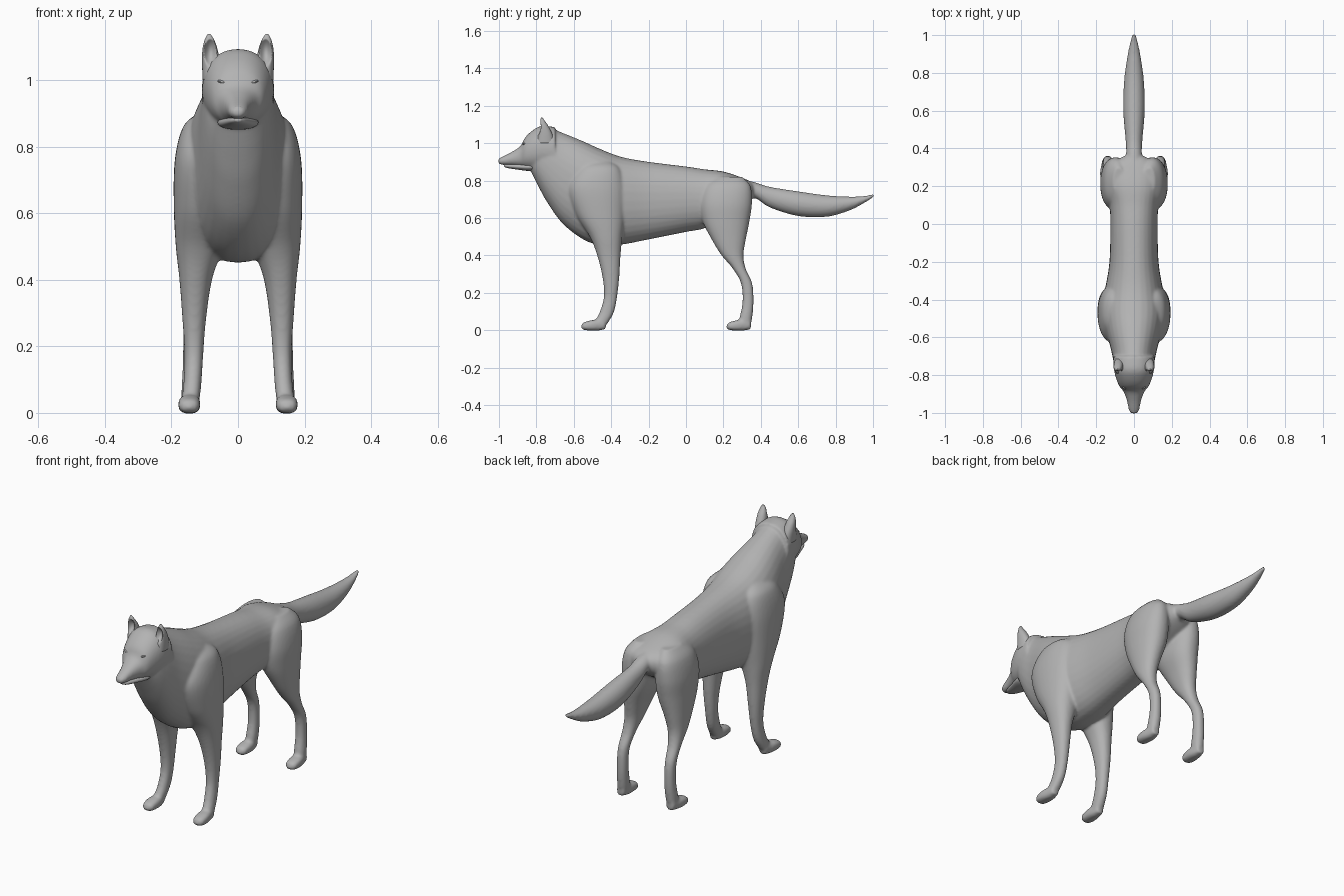
import bpy
import bmesh
from math import cos, sin, pi, copysign
from mathutils import Matrix, Vector

default_cube = bpy.data.objects.get("Cube")
if default_cube:
    bpy.data.objects.remove(default_cube, do_unlink=True)

# Single coat colour
coat = bpy.data.materials.new("coat_grey")
coat.use_nodes = True
coat_colour = (.45, .45, .45, 1)
coat.diffuse_color = coat_colour
coat.node_tree.nodes["Principled BSDF"].inputs["Base Color"].default_value = coat_colour


def curve_point(a, b, c, d, t):
    """Smooth interpolation between keys b and c."""
    return [q + t / 2 * (r - p + t * (2 * p - 5 * q + 4 * r - s + t * (3 * (q - r) + s - p)))
            for p, q, r, s in zip(a, b, c, d)]


def resample(keys, steps):
    last = len(keys) - 1
    out = []
    for i in range(last):
        neighbours = (keys[max(i - 1, 0)], keys[i], keys[i + 1], keys[min(i + 2, last)])
        out += [curve_point(*neighbours, step / steps) for step in range(steps)]
    return out + [keys[-1]]


def loft(bm, keys, axis, side=1, shift=0, power=2.2, steps=6, segments=32):
    """Skin rounded sections. Each key: position, low, high, inner x, outer x."""
    rings = []
    for pos, low, high, inner, outer in resample(keys, steps):
        ring = []
        for k in range(segments):
            angle = 2 * pi * k / segments
            u, v = (copysign(abs(f) ** (2 / power), f) for f in (cos(angle), sin(angle)))
            x = side * ((inner + outer) / 2 + u * (outer - inner) / 2)
            other = (low + high) / 2 + v * (high - low) / 2
            place = (x, pos + shift, other) if axis == "y" else (x, other + shift, pos)
            ring.append(bm.verts.new(place))
        rings.append(ring)
    for near, far in zip(rings, rings[1:]):
        for k in range(segments):
            n = (k + 1) % segments
            bm.faces.new((near[k], near[n], far[n], far[k]))
    bm.faces.new(rings[0])
    bm.faces.new(rings[-1])


def centred(keys):
    """Expand half widths into symmetric inner and outer edges."""
    return [(pos, low, high, -w, w) for pos, low, high, w in keys]


def finish(name, bm):
    bmesh.ops.recalc_face_normals(bm, faces=bm.faces[:])
    for face in bm.faces:
        face.smooth = True
    mesh = bpy.data.meshes.new(name)
    bm.to_mesh(mesh)
    bm.free()
    mesh.materials.append(coat)
    obj = bpy.data.objects.new(name, mesh)
    bpy.context.collection.objects.link(obj)
    return obj


def ellipsoid(name, centre, radii, tilt=0):
    bm = bmesh.new()
    matrix = (Matrix.Translation(Vector(centre)) @ Matrix.Rotation(tilt, 4, "Y")
              @ Matrix.Diagonal((*radii, 1)))
    bmesh.ops.create_uvsphere(bm, u_segments=20, v_segments=12, radius=1, matrix=matrix)
    return finish(name, bm)


torso = centred([
    (-.83, .85, .95, .06), (-.79, .77, 1.06, .09), (-.74, .68, 1.085, .106),
    (-.66, .57, 1.055, .123), (-.55, .485, 1.01, .153), (-.45, .453, .965, .168),
    (-.34, .458, .925, .152), (-.2, .485, .9, .13), (0, .525, .875, .125),
    (.1, .545, .86, .13), (.2, .6, .848, .145), (.3, .66, .815, .128),
    (.35, .7, .79, .07), (.365, .72, .77, .03)])

head = centred([
    (-1.003, .892, .915, .014), (-.985, .884, .926, .027), (-.93, .88, .954, .039),
    (-.885, .872, .985, .057), (-.86, .864, 1.03, .077), (-.82, .855, 1.068, .094),
    (-.77, .85, 1.093, .106), (-.7, .84, 1.085, .11)])

tail = centred([
    (.3, .7, .81, .05), (.37, .705, .79, .042), (.45, .655, .766, .045),
    (.6, .61, .742, .057), (.75, .606, .721, .053), (.87, .638, .714, .038),
    (.95, .678, .717, .023), (1.005, .712, .729, .01)])

front_leg = [
    (.9, -.53, -.4, .06, .12), (.86, -.58, -.35, .03, .165), (.76, -.63, -.325, .02, .19),
    (.62, -.59, -.325, .02, .193), (.5, -.515, -.34, .045, .187), (.4, -.475, -.35, .078, .176),
    (.28, -.446, -.357, .096, .167), (.18, -.439, -.368, .104, .161),
    (.1, -.46, -.384, .109, .163), (.05, -.485, -.41, .114, .168), (.015, -.49, -.435, .12, .168)]

hind_leg = [
    (.82, .16, .3, .05, .11), (.77, .1, .345, .03, .155), (.68, .075, .353, .02, .177),
    (.58, .09, .339, .025, .177), (.48, .14, .319, .06, .173), (.4, .19, .307, .084, .169),
    (.33, .249, .319, .101, .166), (.25, .294, .354, .111, .165), (.15, .302, .361, .112, .166),
    (.06, .285, .353, .114, .17), (.015, .28, .34, .12, .17)]

paw = [
    (-.56, .01, .026, .135, .16), (-.547, .001, .041, .119, .175), (-.51, -.002, .052, .113, .18),
    (-.47, -.002, .057, .115, .174), (-.43, .005, .06, .125, .166)]

# Body, head, legs and tail fused into one skin
skin = bmesh.new()
loft(skin, torso, "y")
loft(skin, head, "y")
loft(skin, tail, "y", power=2)
for side in (-1, 1):
    loft(skin, front_leg, "z", side)
    loft(skin, hind_leg, "z", side)
    loft(skin, paw, "y", side, power=2.6)
    loft(skin, paw, "y", side, shift=.777, power=2.6)
body = finish("body", skin)
fuse = body.modifiers.new("fuse", "REMESH")
fuse.mode = "VOXEL"
fuse.voxel_size = .007
fuse.use_smooth_shade = True
relax = body.modifiers.new("relax", "SMOOTH")
relax.factor = .5
relax.iterations = 8

# Lower jaw, leaving a mouth line under the muzzle
jaw = bmesh.new()
loft(jaw, centred([
    (-.974, .875, .886, .01), (-.955, .867, .888, .024), (-.9, .858, .89, .042),
    (-.84, .851, .893, .06), (-.8, .855, .9, .06)]), "y")
finish("lower_jaw", jaw)

# Nose pad
ellipsoid("nose", (0, -.987, .909), (.02, .013, .014))

# Ears with a cupped front, and narrow slanted eyes
ear = [
    (1, -.8, -.7, .045, .106), (1.05, -.79, -.715, .053, .108), (1.09, -.785, -.735, .061, .107),
    (1.115, -.781, -.752, .069, .102), (1.13, -.777, -.763, .077, .096),
    (1.138, -.773, -.767, .083, .091)]
for side, label in ((-1, "right"), (1, "left")):
    bm = bmesh.new()
    loft(bm, ear, "z", side, segments=48)
    for vert in bm.verts:
        across = (abs(vert.co.x) - .083) / .019
        along = (vert.co.z - 1.083) / .04
        if vert.co.y < -.762:
            vert.co.y += .026 * max(0, 1 - across ** 2 - along ** 2)
    finish(label + "_ear", bm)
    ellipsoid(label + "_eye", (side * .047, -.862, .994), (.015, .012, .005), side * -.25)
